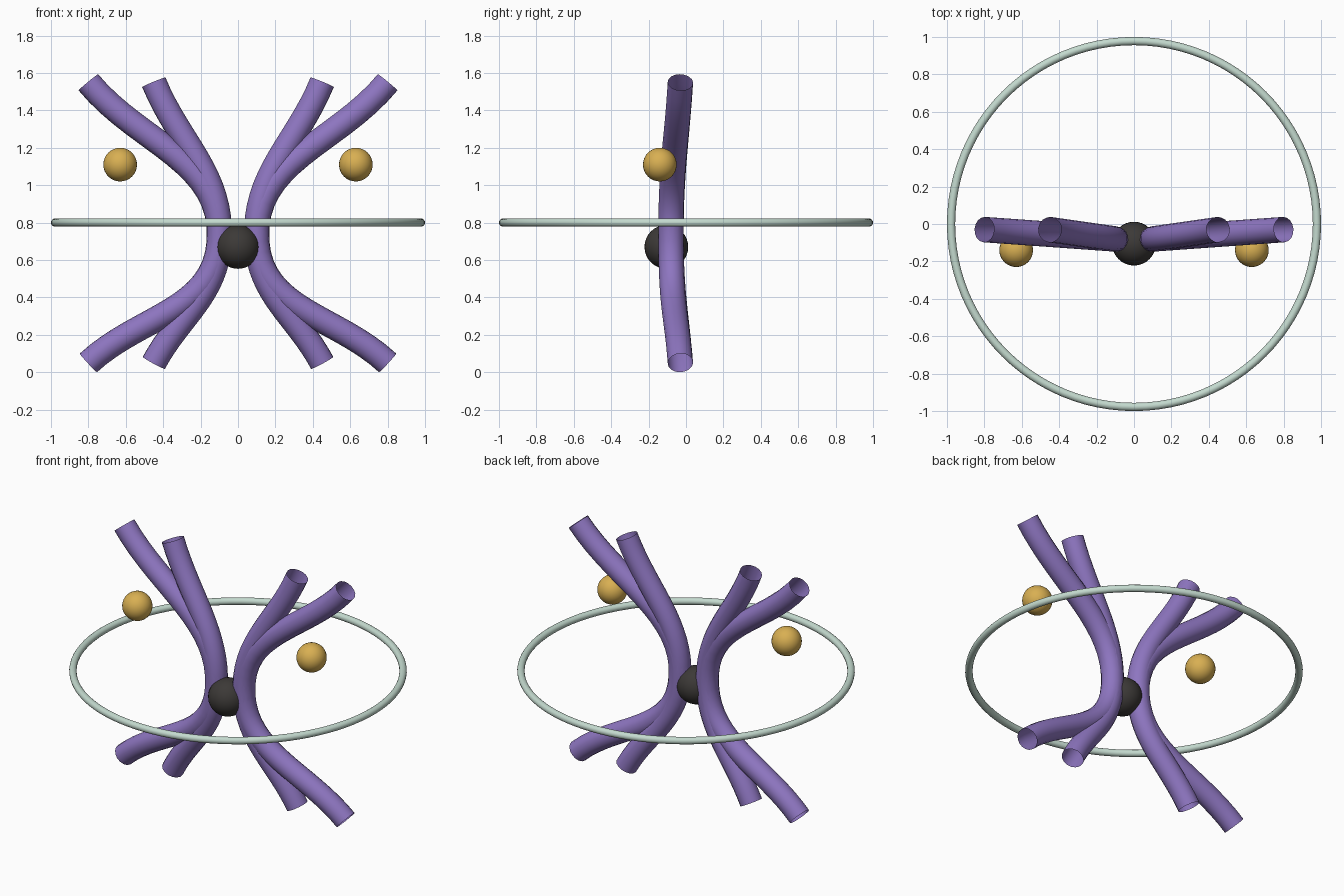
import bpy

cube = bpy.data.objects.get("Cube")
if cube:
    bpy.data.objects.remove(cube, do_unlink=True)


def material(name, color):
    m = bpy.data.materials.new(name)
    m.use_nodes = True
    m.diffuse_color = (*color, 1)
    m.node_tree.nodes["Principled BSDF"].inputs["Base Color"].default_value = (*color, 1)
    return m


purple = material("purple", (0.27, 0.18, 0.53))
gold = material("gold", (0.69, 0.43, 0.085))
charcoal = material("charcoal", (0.045, 0.041, 0.038))
pale_green = material("pale green", (0.55, 0.70, 0.62))


def finish(name, mat):
    obj = bpy.context.object
    obj.name = obj.data.name = name
    obj.data.materials.clear()
    obj.data.materials.append(mat)
    bpy.ops.object.shade_smooth()
    return obj


def ball(name, location, radius, mat):
    bpy.ops.mesh.primitive_uv_sphere_add(segments=32, ring_count=16, radius=radius, location=location)
    return finish(name, mat)


def tube(name, points, radius, mat):
    """Open-ended round tube along a smooth path."""
    curve = bpy.data.curves.new(name, "CURVE")
    curve.dimensions = "3D"
    curve.resolution_u = 16
    curve.bevel_depth = radius
    curve.bevel_resolution = 6
    spline = curve.splines.new("BEZIER")
    spline.bezier_points.add(len(points) - 1)
    for bp, co in zip(spline.bezier_points, points):
        bp.co = co
        bp.handle_left_type = bp.handle_right_type = "AUTO"
    obj = bpy.data.objects.new(name, curve)
    bpy.context.collection.objects.link(obj)
    bpy.ops.object.select_all(action="DESELECT")
    obj.select_set(True)
    bpy.context.view_layer.objects.active = obj
    bpy.ops.object.convert(target="MESH")
    return finish(name, mat)


# Bent tubes and gold balls, mirrored on both sides
for side, s in (("left", 1), ("right", -1)):
    for kind, reach in (("outer", 0.8), ("inner", 0.45)):
        path = [(s * reach, -0.03, 1.55), (s * 0.1, -0.08, 0.7), (s * reach, -0.03, 0.05)]
        tube(f"{side}_{kind}_tube", path, 0.068, purple)
    ball(f"{side}_gold_ball", (s * 0.63, -0.14, 1.11), 0.09, gold)

# Dark core between the tubes
ball("core_ball", (0, -0.105, 0.67), 0.117, charcoal)

# Large flat ring
bpy.ops.mesh.primitive_torus_add(location=(0, 0, 0.8), major_radius=0.978, minor_radius=0.022,
                                 major_segments=96, minor_segments=16)
finish("ring", pale_green)
